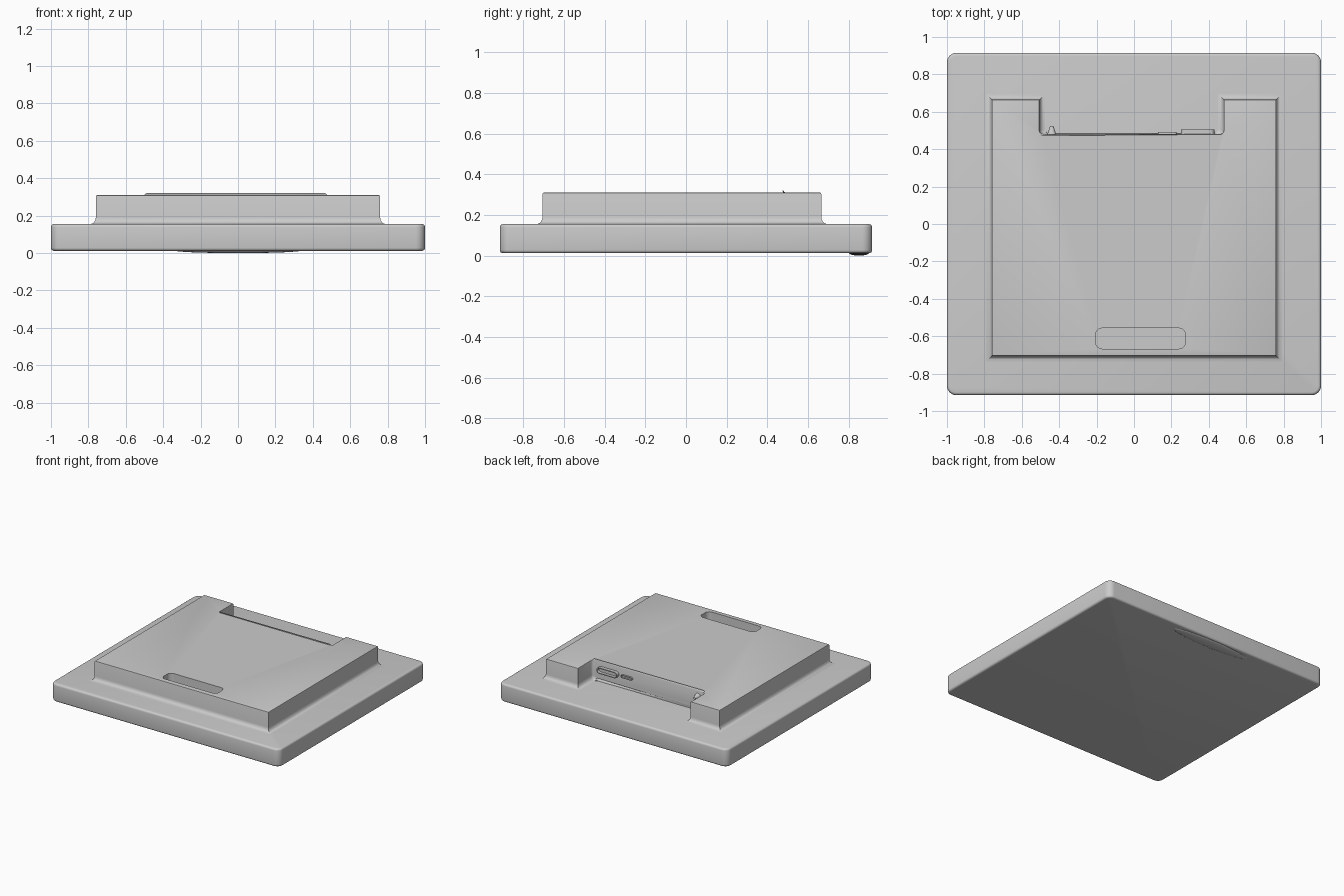
import bpy, bmesh
from math import sin, cos, pi, radians
from mathutils import Matrix

if "Cube" in bpy.data.objects:
    bpy.data.objects.remove(bpy.data.objects["Cube"])


def finish(name, bm):
    bmesh.ops.recalc_face_normals(bm, faces=bm.faces[:])
    mesh = bpy.data.meshes.new(name)
    bm.to_mesh(mesh)
    bm.free()
    obj = bpy.data.objects.new(name, mesh)
    bpy.context.collection.objects.link(obj)
    return obj


def smooth(obj, angle=35):
    bpy.ops.object.select_all(action='DESELECT')
    obj.select_set(True)
    bpy.context.view_layer.objects.active = obj
    bpy.ops.object.shade_smooth_by_angle(angle=radians(angle))


def loft(rings):
    bm = bmesh.new()
    loops = [[bm.verts.new(p) for p in ring] for ring in rings]
    n = len(loops[0])
    for a, b in zip(loops, loops[1:]):
        for i in range(n):
            j = (i + 1) % n
            bm.faces.new((a[i], a[j], b[j], b[i]))
    bm.faces.new(loops[0][::-1])
    bm.faces.new(loops[-1])
    return bm, loops


def rounded_rect(hx, hy, r, z, seg=6):
    pts = []
    for q, (sx, sy) in enumerate([(1, 1), (-1, 1), (-1, -1), (1, -1)]):
        for k in range(seg + 1):
            a = (q + k / seg) * pi / 2
            pts.append((sx * (hx - r) + r * cos(a), sy * (hy - r) + r * sin(a), z))
    return pts


def rounded_slab(hx, hy, r, z0, z1, edge):
    steps = [i * pi / 8 for i in range(5)]
    prof = [(edge * (1 - sin(a)), z0 + edge * (1 - cos(a))) for a in steps]
    prof += [(edge * (1 - cos(a)), z1 - edge * (1 - sin(a))) for a in steps]
    return loft([rounded_rect(hx - d, hy - d, r - d, z) for d, z in prof])[0]


# Base plate with a shallow swelling underneath at the back
smooth(finish("base_plate", rounded_slab(1.0, 0.915, 0.05, 0.012, 0.155, 0.016)))
bm = bmesh.new()
bmesh.ops.create_uvsphere(bm, u_segments=32, v_segments=16, radius=1)
bmesh.ops.transform(bm, verts=bm.verts[:],
                    matrix=Matrix.Translation((0, 0.85, 0.014)) @ Matrix.Diagonal((0.34, 0.05, 0.014, 1)))
smooth(finish("underside_swelling", bm))

# Raised block: notched outline, each corner with its outward flare direction
outline = [(-0.76, -0.705, -1, -1), (0.76, -0.705, 1, -1), (0.76, 0.665, 1, 1),
           (0.48, 0.665, -1, 1), (0.48, 0.48, -1, 0.2), (-0.505, 0.48, 1, 0.2),
           (-0.505, 0.665, 1, 1), (-0.76, 0.665, -1, 1)]
profile = [(0.03, 0.15), (0.03, 0.155)]
profile += [(0.03 * (1 - sin(a)), 0.19 - 0.035 * cos(a)) for a in (pi / 8, pi / 4, 3 * pi / 8, pi / 2)]
profile += [(0, 0.302), (-0.002, 0.308), (-0.008, 0.31)]
bm, loops = loft([[(x + d * u, y + d * v, z) for x, y, u, v in outline] for d, z in profile])
corners = [bm.edges.get((a[i], b[i])) for a, b in zip(loops, loops[1:]) for i in (4, 5)]
bmesh.ops.bevel(bm, geom=corners, offset=0.02, segments=4, profile=0.5, affect='EDGES')
block = finish("raised_block", bm)

# Finger slot in the top
bm, _ = loft([rounded_rect(0.24, 0.055, 0.035, z) for z in (0.245, 0.36)])
bmesh.ops.translate(bm, verts=bm.verts[:], vec=(0.035, -0.612, 0))
cutter = finish("slot_cutter", bm)
cutter.hide_render = True
cutter.hide_viewport = True
mod = block.modifiers.new("slot", 'BOOLEAN')
mod.object = cutter
mod.operation = 'DIFFERENCE'
mod.solver = 'EXACT'
smooth(block)


# Recessed ports on the notch wall
def port(name, x, z, hw, hh, depth, rim):
    prof = [(0, -0.01), (0, depth), (rim, depth), (rim, 0.003)]
    rings = [rounded_rect(hw - d, hh - d, hh - d - 0.0005, h) for d, h in prof]
    bm, _ = loft([[(x + px, 0.48 + h, z + py) for px, py, h in ring] for ring in rings])
    smooth(finish(name, bm))


port("large_port", 0.34, 0.25, 0.09, 0.024, 0.026, 0.007)
port("small_port", 0.178, 0.25, 0.05, 0.012, 0.013, 0.005)

# Small pointed button at the other end of the notch
bm = bmesh.new()
bmesh.ops.create_cone(bm, cap_ends=True, segments=20, radius1=0.026, radius2=0.009, depth=0.05,
                      matrix=Matrix.Translation((-0.44, 0.498, 0.265)) @ Matrix.Rotation(-pi / 2, 4, 'X'))
smooth(finish("notch_button", bm))
